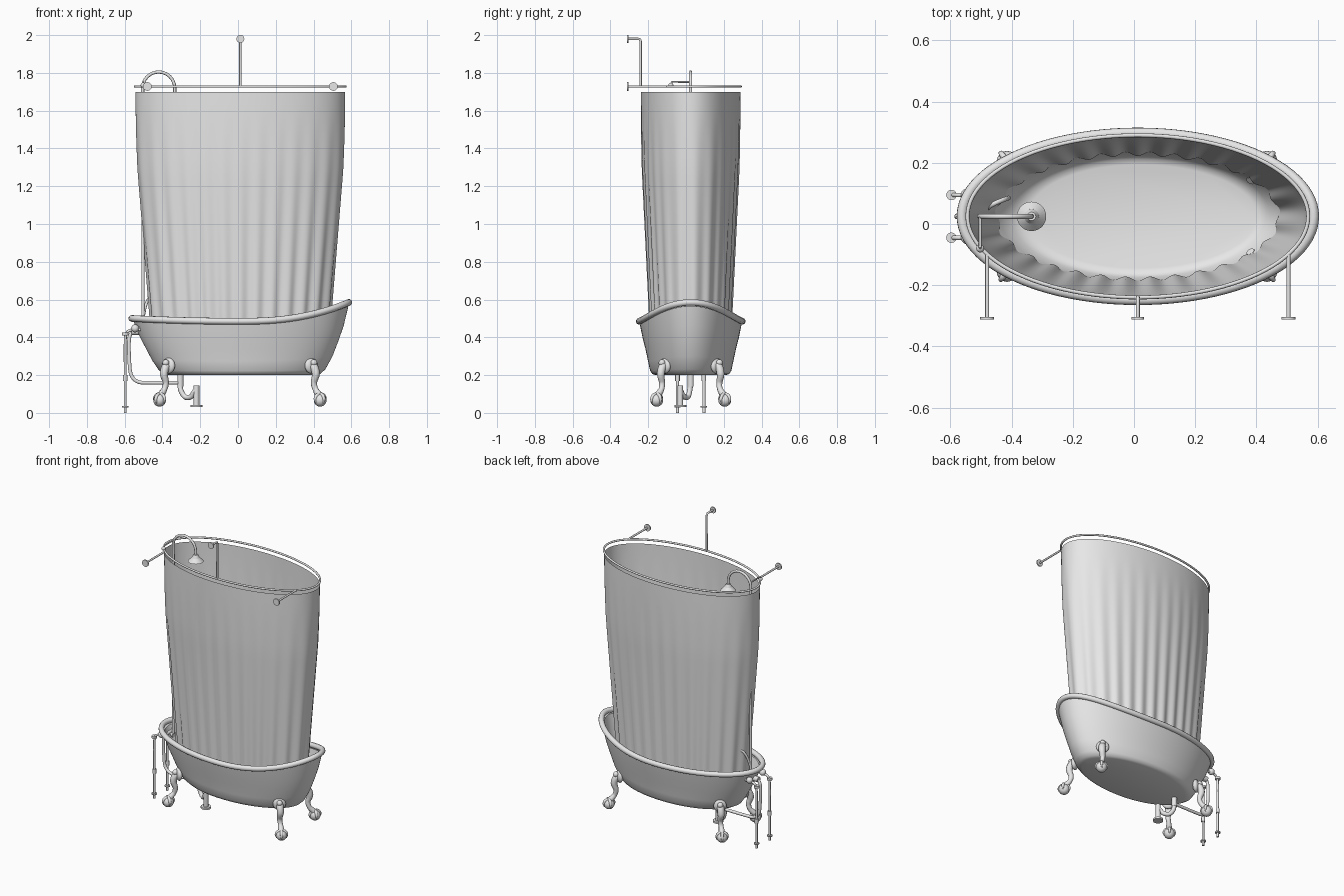
import bpy, bmesh, math
from mathutils import Vector, Matrix

if "Cube" in bpy.data.objects:
    bpy.data.objects.remove(bpy.data.objects["Cube"])

CX, CY = 0.0125, 0.025          # shared centre of tub, curtain and rail
TAU = 2 * math.pi

grey = bpy.data.materials.new("plain_grey")
grey.diffuse_color = (0.8, 0.8, 0.8, 1)
grey.use_nodes = True
grey.node_tree.nodes["Principled BSDF"].inputs["Base Color"].default_value = grey.diffuse_color


def finish(ob, angle=40):
    ob.data.materials.clear()
    ob.data.materials.append(grey)
    bpy.ops.object.select_all(action='DESELECT')
    ob.select_set(True)
    bpy.context.view_layer.objects.active = ob
    bpy.ops.object.shade_smooth_by_angle(angle=math.radians(angle))
    return ob


def from_bmesh(name, bm, angle=40):
    me = bpy.data.meshes.new(name)
    bm.to_mesh(me)
    bm.free()
    ob = bpy.data.objects.new(name, me)
    bpy.context.collection.objects.link(ob)
    return finish(ob, angle)


def loft(name, rings, caps=False, loop=False, angle=40):
    """Skin closed rings of points."""
    bm = bmesh.new()
    rows = [[bm.verts.new(p) for p in r] for r in rings]
    pairs = list(zip(rows, rows[1:])) + ([(rows[-1], rows[0])] if loop else [])
    for a, b in pairs:
        n = len(a)
        for i in range(n):
            bm.faces.new((a[i], a[(i + 1) % n], b[(i + 1) % n], b[i]))
    if caps:
        bm.faces.new(rows[0][::-1])
        bm.faces.new(rows[-1])
    bmesh.ops.recalc_face_normals(bm, faces=bm.faces)
    return from_bmesh(name, bm, angle)


def spline(pts, steps):
    """Smooth path through the points."""
    p = [Vector(q) for q in pts]
    p = [2 * p[0] - p[1]] + p + [2 * p[-1] - p[-2]]
    out = []
    for i in range(1, len(p) - 2):
        a, b, c, d = p[i - 1:i + 3]
        for k in range(steps):
            t = k / steps
            out.append(0.5 * (2 * b + (c - a) * t + (2 * a - 5 * b + 4 * c - d) * t * t
                              + (3 * b - a - 3 * c + d) * t ** 3))
    return out + [p[-2]]


def tube(name, pts, r, steps=6, closed=False, radii=None):
    path = spline(pts, steps) if steps > 1 else [Vector(p) for p in pts]
    cu = bpy.data.curves.new(name, 'CURVE')
    cu.dimensions = '3D'
    cu.bevel_depth, cu.bevel_resolution, cu.use_fill_caps = r, 3, not closed
    sp = cu.splines.new('POLY')
    sp.points.add(len(path) - 1)
    for i, q in enumerate(path):
        sp.points[i].co = (*q, 1)
        if radii:
            f = i / steps
            k = min(int(f), len(radii) - 2)
            sp.points[i].radius = radii[k] + (radii[k + 1] - radii[k]) * (f - k)
    sp.use_cyclic_u = closed
    ob = bpy.data.objects.new(name, cu)
    bpy.context.collection.objects.link(ob)
    bpy.ops.object.select_all(action='DESELECT')
    ob.select_set(True)
    bpy.context.view_layer.objects.active = ob
    bpy.ops.object.convert(target='MESH')
    return finish(bpy.context.view_layer.objects.active, 50)


def cone(name, a, b, r1, r2=None, seg=20):
    a, b = Vector(a), Vector(b)
    rot = (b - a).to_track_quat('Z', 'Y').to_matrix().to_4x4()
    bm = bmesh.new()
    bmesh.ops.create_cone(bm, cap_ends=True, segments=seg, radius1=r1,
                          radius2=r1 if r2 is None else r2, depth=(b - a).length,
                          matrix=Matrix.Translation((a + b) / 2) @ rot)
    return from_bmesh(name, bm)


def ball(name, c, r, scale=(1, 1, 1), turn=0):
    bm = bmesh.new()
    m = Matrix.Translation(c) @ Matrix.Rotation(turn, 4, 'Z') @ Matrix.Diagonal((*scale, 1))
    bmesh.ops.create_uvsphere(bm, u_segments=18, v_segments=12, radius=r, matrix=m)
    return from_bmesh(name, bm, 60)


def ellipse(a, b, z, n=96):
    return [Vector((CX + a * math.cos(TAU * i / n), CY + b * math.sin(TAU * i / n), z))
            for i in range(n)]


# Tub: egg-shaped shell whose lip sweeps up at the right end
def lip(u):
    return 0.485 + (0.1 * u ** 2.4 if u > 0 else 0.015 * u * u)


def tub_ring(t, left, right, b, inset=0.0, lift=0.0, n=96):
    ring = []
    for i in range(n):
        u, v = math.cos(TAU * i / n), math.sin(TAU * i / n)
        a = (right if u > 0 else left) - inset
        ring.append((CX + a * u, CY + (b - inset) * v, 0.2 + lift * (1 - t) + (lip(u) - 0.2) * t))
    return ring


SECTIONS = [(0, .375, .405, .185), (.02, .40, .425, .203), (.08, .43, .45, .215),
            (.26, .467, .488, .226), (.49, .503, .522, .24), (.68, .533, .547, .254),
            (.95, .566, .572, .27)]
outer = [tub_ring(*s) for s in SECTIONS]
inner = [tub_ring(*s, inset=0.016, lift=0.018) for s in SECTIONS]
loft("tub", outer[::1] + inner[::-1], caps=True)
tube("tub_rim", [(CX + .575 * math.cos(TAU * i / 96), CY + .273 * math.sin(TAU * i / 96),
                  lip(math.cos(TAU * i / 96))) for i in range(96)], 0.0175, 1, True)

# Curtain: smooth at the top, folds deepen and the oval narrows downward
N = 520
arc = [0.0]
pts = ellipse(.46, .205, 0, N)
for i in range(N):
    arc.append(arc[-1] + (pts[(i + 1) % N] - pts[i]).length)
rings = []
for k in range(25):
    t = k / 24
    s = t * t * (1.5 - 0.5 * t) if t < 0.3 else 0.1215 + (t - 0.3) * 0.8785 / 0.7
    amp = 0.0065 * max(0, (t - 0.08) / 0.92) ** 0.8
    a, b = 0.555 - 0.095 * s, 0.264 - 0.06 * s
    ring = []
    for i in range(N):
        th = TAU * i / N
        w = amp * math.sin(TAU * 27 * arc[i] / arc[-1])
        ring.append((CX + (a + w) * math.cos(th), CY + (b + w) * math.sin(th), 1.7 - 1.4 * t))
    rings.append(ring)
loft("shower_curtain", rings, angle=80)

# Curtain rail with two wall stays and one raised stay
tube("curtain_rail", ellipse(.557, .265, 1.728), 0.0065, 1, True)
for x in (-0.48, 0.505):
    tube("wall_stay", [(x, -0.102, 1.728), (x, -0.305, 1.728)], 0.0065, 1)
    cone("wall_flange", (x, -0.312, 1.728), (x, -0.304, 1.728), 0.023)
tube("raised_stay", [(CX, -0.24, 1.728), (CX, -0.24, 1.968), (CX, -0.243, 1.977),
                     (CX, -0.252, 1.98), (CX, -0.305, 1.98)], 0.0065, 1)
cone("wall_flange", (CX, -0.312, 1.98), (CX, -0.304, 1.98), 0.021)

# Shower riser, gooseneck and head
RX = -0.503
arch = [(-0.42 - 0.085 * math.cos(math.pi * i / 12), CY, 1.72 + 0.085 * math.sin(math.pi * i / 12))
        for i in range(13)]
tube("shower_riser", [(RX, CY, 0.44), (RX, CY, 1.65)] + arch + [(-0.335, CY, 1.70)], 0.0085, 1)
cone("shower_head_neck", (-0.335, CY, 1.70), (-0.335, CY, 1.68), 0.014, 0.024)
cone("shower_head", (-0.335, CY, 1.68), (-0.335, CY, 1.655), 0.024, 0.048, 28)
tube("riser_brace", [(RX, CY, 1.752), (RX, -0.075, 1.752), (RX, -0.085, 1.728)], 0.005, 1)
ball("brace_clip", (RX, -0.08, 1.735), 0.013)

# Taps, tub spout and supply pipes
tube("tap_crossbar", [(-0.52, -0.045, 0.45), (-0.52, 0.095, 0.45)], 0.010, 1)
tube("tub_spout", [(RX, CY, 0.50), (-0.487, 0.045, 0.575), (-0.46, 0.065, 0.615),
                   (-0.425, 0.08, 0.60), (-0.41, 0.085, 0.55)], 0.008)
for y in (-0.045, 0.095):
    tube("supply_pipe", [(-0.597, y, 0.0), (-0.597, y, 0.2), (-0.597, y, 0.38),
                         (-0.588, y, 0.425), (-0.56, y, 0.44), (-0.515, y, 0.44)], 0.0075)
    cone("floor_flange", (-0.597, y, 0.028), (-0.597, y, 0.036), 0.017)
    cone("pipe_coupling", (-0.597, y, 0.17), (-0.597, y, 0.20), 0.012)
    ball("tap_body", (-0.545, y, 0.447), 0.021)
    cone("tap_handle", (-0.597, y, 0.41), (-0.597, y, 0.425), 0.017)

# Overflow, drain pipe and trap
cone("overflow_plate", (-0.565, CY, 0.43), (-0.50, CY, 0.43), 0.018)
tube("overflow_pipe", [(-0.53, CY, 0.43), (-0.565, CY, 0.42), (-0.577, CY, 0.38), (-0.575, CY, 0.27),
                       (-0.565, CY, 0.20), (-0.53, CY, 0.165), (-0.47, CY, 0.16),
                       (-0.31, CY, 0.16)], 0.010)
cone("drain_outlet", (-0.305, CY, 0.205), (-0.305, CY, 0.14), 0.016)
tube("drain_trap", [(-0.305, 0.025, 0.16), (-0.303, 0.02, 0.12), (-0.28, 0.01, 0.085),
                    (-0.25, -0.01, 0.085), (-0.232, -0.025, 0.11), (-0.22, -0.03, 0.125)], 0.014)
cone("drain_tail", (-0.22, -0.03, 0.03), (-0.22, -0.03, 0.145), 0.015)
cone("drain_flange", (-0.22, -0.03, 0.03), (-0.22, -0.03, 0.042), 0.032)

# Four claw-and-ball feet
for sx in (-1, 1):
    for sy in (-1, 1):
        def P(x, y, z):
            return Vector((0.01 + sx * x, CY + sy * y, z))
        turn = math.atan2(sy * 0.8, sx * 0.6)
        tube("foot_leg", [P(.37, .115, .275), P(.392, .148, .245), P(.402, .158, .205),
                          P(.392, .152, .16), P(.40, .155, .125), P(.42, .175, .092)],
             0.02, 6, radii=[0.7, 1.1, 1.05, 0.8, 0.75, 1.0])
        ball("foot_bracket", P(.378, .135, .25), 0.04, (0.5, 1.0, 1.05), turn)
        ball("bracket_boss", P(.392, .152, .265), 0.018)
        c = P(.425, .18, .067)
        ball("foot_ball", c, 0.034)
        for k in range(4):
            d = Vector((math.cos(turn + k * TAU / 4), math.sin(turn + k * TAU / 4), 0))
            tube("foot_claw", [c + d * (0.034 * math.sin(q)) + Vector((0, 0, 0.034 * math.cos(q)))
                               for q in (0.2, 0.8, 1.4, 2.1)], 0.009, 4, radii=[1, 1.1, 0.9, 0.4])
